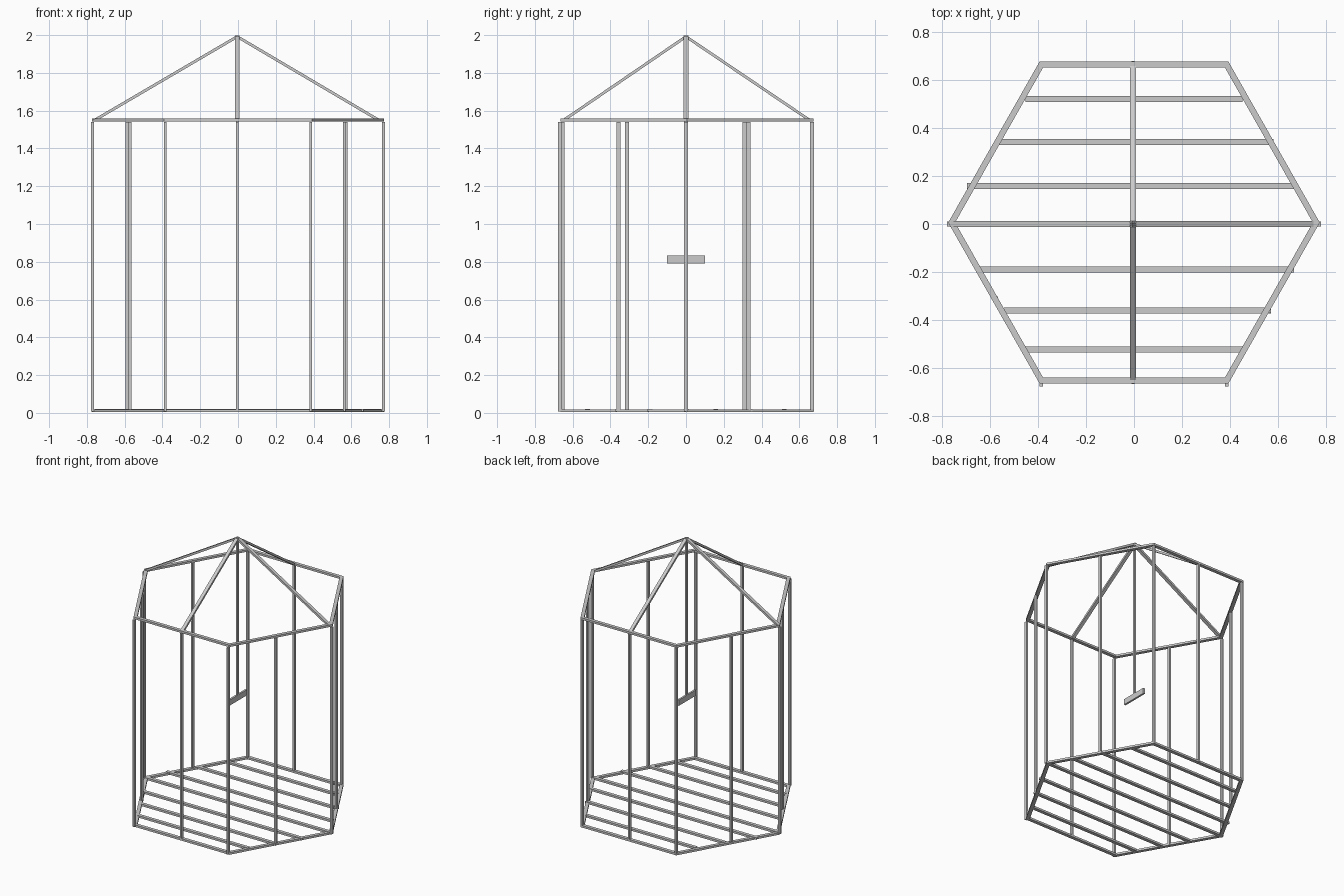
import bpy, math
from mathutils import Vector, Matrix

if "Cube" in bpy.data.objects:
    bpy.data.objects.remove(bpy.data.objects["Cube"])

W, T = 0.025, 0.015      # bar width and thickness


def bar(name, a, b, width=W, thick=T, side=None):
    """Rectangular bar from a to b; 'side' is the direction of its width."""
    a, b = Vector(a), Vector(b)
    d = (b - a).normalized()
    s = Vector(side) if side else Vector((0, 0, 1)).cross(d)
    s = (s - d * s.dot(d)).normalized()
    n = d.cross(s)
    rot = Matrix((s, n, d)).transposed().to_4x4()
    bpy.ops.mesh.primitive_cube_add(size=1)
    ob = bpy.context.object
    ob.name = name
    ob.data.transform(Matrix.Translation((a + b) / 2) @ rot
                      @ Matrix.Diagonal((width, thick, (b - a).length, 1)))
    return ob


# Hexagonal floor and eaves rings
RX, RY, CY = 0.758, 0.657, 0.006
hexa = [(RX, CY), (RX / 2 + 0.006, RY + CY), (-RX / 2 - 0.006, RY + CY),
        (-RX, CY), (-RX / 2 - 0.006, CY - RY), (RX / 2 + 0.006, CY - RY)]
for label, z in (("floor_ring", 0.011), ("eaves_ring", 1.55)):
    for i in range(6):
        a, b = Vector((*hexa[i], z)), Vector((*hexa[(i + 1) % 6], z))
        e = (b - a).normalized() * 0.007
        bar(label, a - e, b + e)

# Floor slats: y, left end, right end
for y, x0, x1 in ((0.52, -0.45, 0.45), (0.34, -0.56, 0.58), (0.157, -0.695, 0.67),
                  (0, -0.76, 0.76), (-0.19, -0.64, 0.665), (-0.36, -0.54, 0.57),
                  (-0.522, -0.45, 0.455)):
    bar("floor_slat", (x0, y, 0.014), (x1, y, 0.014))

# Wall posts at the corners and edge middles
posts = [(sx * 0.385, sy * 0.666) for sx in (-1, 1) for sy in (-1, 1)]
posts += [(-0.77, 0), (0.77, 0), (-0.004, 0.667), (-0.004, -0.655),
          (-0.588, 0.31), (-0.572, -0.312), (0.573, 0.332), (0.562, -0.358)]
for x, y in posts:
    bar("wall_post", (x, y, 0.008), (x, y, 1.54), 0.021, 0.014, (0, 1, 0))

# Roof rafters meeting at the apex
apex = (-0.004, 0, 1.992)
for foot in ((-0.762, 0, 1.548), (0.745, 0, 1.55), (-0.004, -0.65, 1.548), (-0.004, 0.657, 1.548)):
    bar("roof_rafter", foot, apex)

# Hanging perch
bar("perch_hanger", (-0.004, 0, 0.8), (-0.004, 0, 1.985), 0.02, 0.013, (0, 1, 0))
bar("perch", (-0.004, -0.1, 0.811), (-0.004, 0.1, 0.811), 0.042, 0.014, (0, 0, 1))
